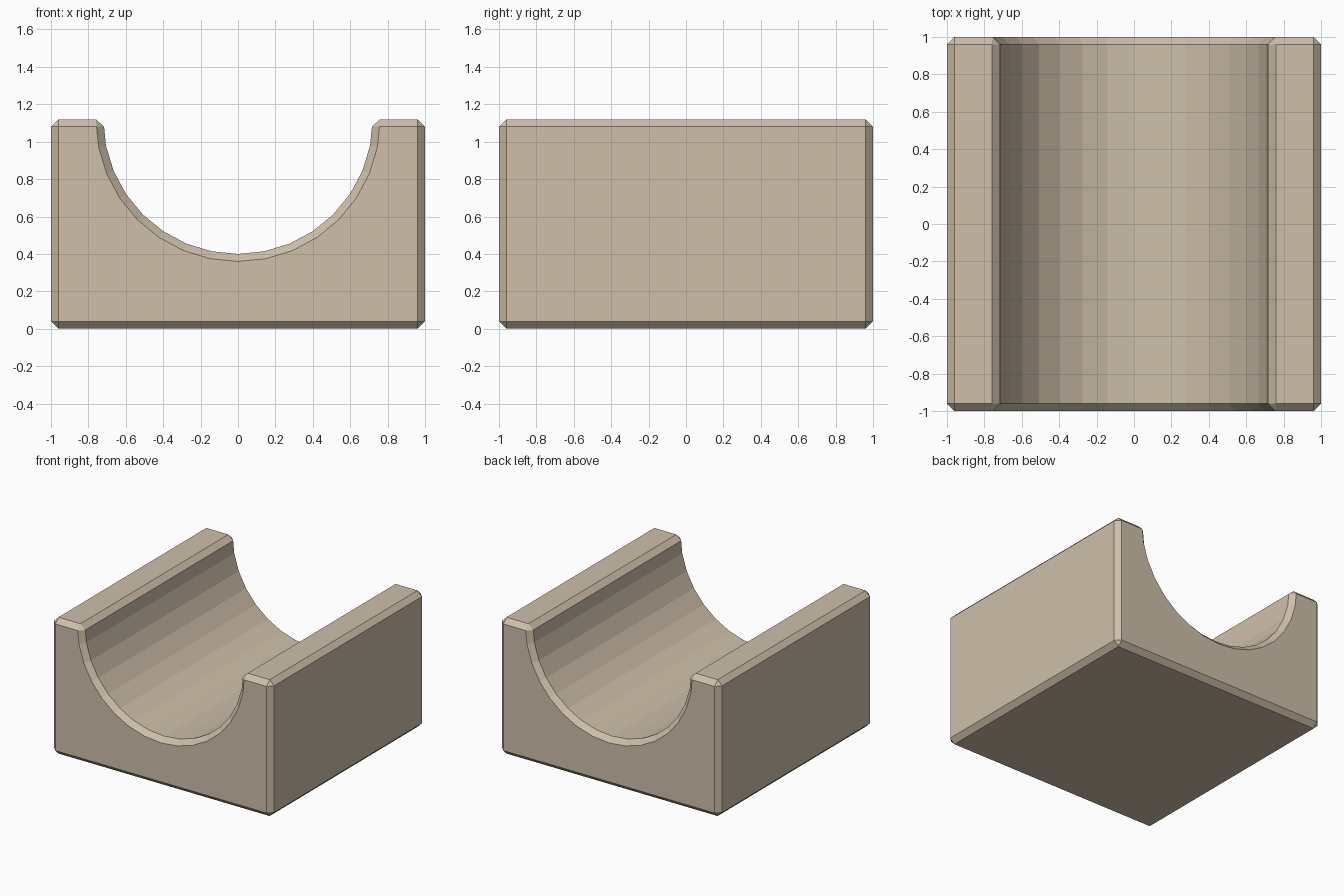
import bpy, bmesh
from math import sin, cos, pi

if "Cube" in bpy.data.objects:
    bpy.data.objects.remove(bpy.data.objects["Cube"])

HEIGHT, RADIUS, STEPS = 1.12, 0.72, 16

# front profile: rectangle with a half-round channel cut in the top
profile = [(-1, HEIGHT), (-1, 0), (1, 0), (1, HEIGHT)]
profile += [(RADIUS * cos(pi * i / STEPS), HEIGHT - RADIUS * sin(pi * i / STEPS))
            for i in range(STEPS + 1)]

# extrude the profile front to back
bm = bmesh.new()
face = bm.faces.new([bm.verts.new((x, -1, z)) for x, z in profile])
ext = bmesh.ops.extrude_face_region(bm, geom=[face])
moved = [g for g in ext["geom"] if isinstance(g, bmesh.types.BMVert)]
bmesh.ops.translate(bm, verts=moved, vec=(0, 2, 0))
bmesh.ops.recalc_face_normals(bm, faces=bm.faces)
mesh = bpy.data.meshes.new("channel_block")
bm.to_mesh(mesh)
bm.free()
block = bpy.data.objects.new("channel_block", mesh)
bpy.context.collection.objects.link(block)

# flat chamfer on every sharp edge, leaving the channel facets alone
bevel = block.modifiers.new("chamfer", "BEVEL")
bevel.width = 0.04
bevel.segments = 1
bevel.limit_method = "ANGLE"
bevel.angle_limit = pi / 6

# sandstone colour
stone = bpy.data.materials.new("sandstone")
stone.diffuse_color = (0.62, 0.52, 0.40, 1)
stone.use_nodes = True
stone.node_tree.nodes["Principled BSDF"].inputs["Base Color"].default_value = stone.diffuse_color
mesh.materials.append(stone)
